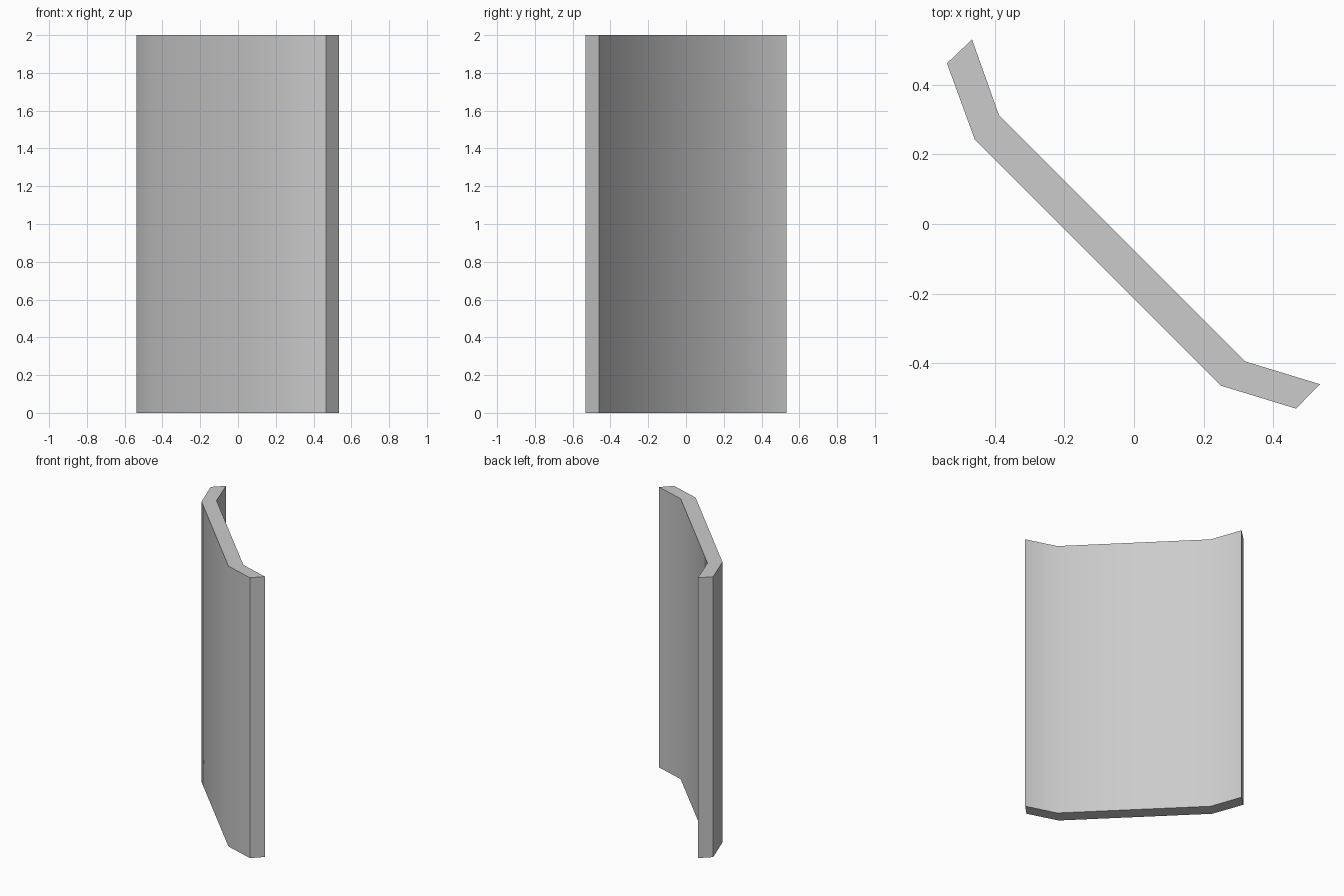
import bpy, bmesh, math
from mathutils import Vector

if "Cube" in bpy.data.objects:
    bpy.data.objects.remove(bpy.data.objects["Cube"])

HEIGHT = 2.0
# Matching corner points along the two long sides of the bent plate
outer = [(-0.538, 0.462), (-0.458, 0.243), (0.25, -0.465), (0.466, -0.531)]
inner = [(-0.466, 0.531), (-0.388, 0.312), (0.319, -0.395), (0.535, -0.461)]

# Bottom strip of three quads, extruded upwards into a solid plate
bm = bmesh.new()
a = [bm.verts.new((x, y, 0)) for x, y in outer]
b = [bm.verts.new((x, y, 0)) for x, y in inner]
for i in range(3):
    bm.faces.new((a[i], a[i + 1], b[i + 1], b[i]))
base = bm.faces[:]
ext = bmesh.ops.extrude_face_region(bm, geom=base, use_keep_orig=True)
top = [g for g in ext["geom"] if isinstance(g, bmesh.types.BMVert)]
bmesh.ops.translate(bm, verts=top, vec=Vector((0, 0, HEIGHT)))
bmesh.ops.recalc_face_normals(bm, faces=bm.faces[:])

mesh = bpy.data.meshes.new("bent_panel")
bm.to_mesh(mesh)
bm.free()
panel = bpy.data.objects.new("bent_panel", mesh)
bpy.context.collection.objects.link(panel)

# Soft shading over the shallow bends, sharp rims
bpy.context.view_layer.objects.active = panel
panel.select_set(True)
bpy.ops.object.shade_smooth_by_angle(angle=math.radians(30))
